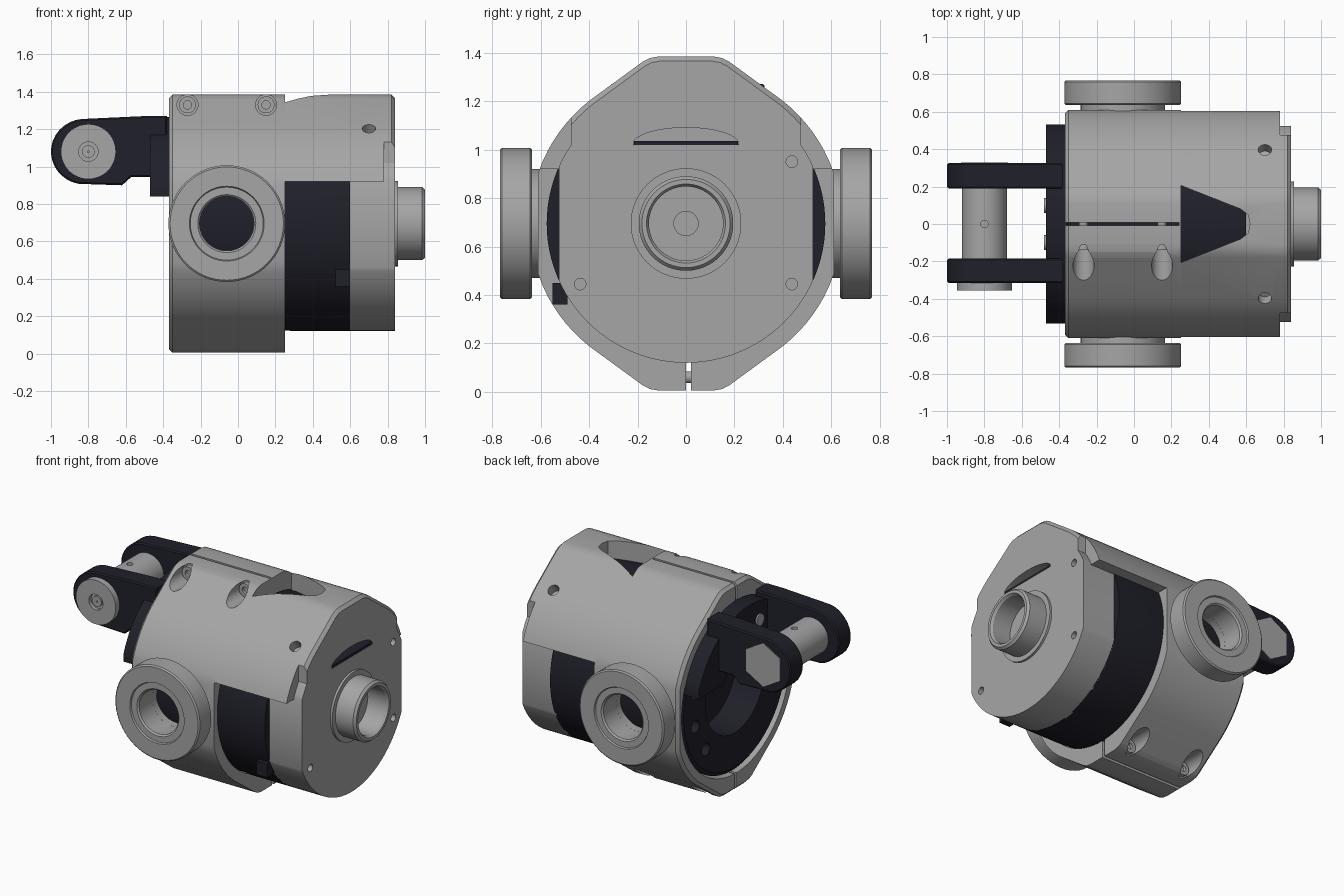
import bpy, bmesh
from math import sin, cos, pi, radians, sqrt
from mathutils import Vector

cube = bpy.data.objects.get("Cube")
if cube:
    bpy.data.objects.remove(cube, do_unlink=True)


def material(name, rgb):
    m = bpy.data.materials.new(name)
    m.use_nodes = True
    m.diffuse_color = (*rgb, 1)
    m.node_tree.nodes["Principled BSDF"].inputs["Base Color"].default_value = (*rgb, 1)
    return m


GREY = material("light grey metal", (0.38, 0.38, 0.38))
DARK = material("blue black metal", (0.014, 0.014, 0.023))
CZ = 0.695      # height of the main axis
R = 0.575       # motor radius


def finish(name, bm, mat):
    bmesh.ops.recalc_face_normals(bm, faces=bm.faces)
    mesh = bpy.data.meshes.new(name)
    bm.to_mesh(mesh)
    bm.free()
    ob = bpy.data.objects.new(name, mesh)
    bpy.context.collection.objects.link(ob)
    if mat:
        mesh.materials.append(mat)
    return ob


def place(axis, t, u, v):
    return {"x": (t, u, v), "y": (u, t, v), "z": (u, v, t)}[axis]


def prism(name, pts, t0, t1, axis="x", mat=None, bevel=(0, 0), clips=()):
    """Extrude an outline, bevel its ends, then cut away what lies beyond the clip planes."""
    bm = bmesh.new()
    caps = [[bm.verts.new(place(axis, t, u, v)) for u, v in pts] for t in (t0, t1)]
    n = len(pts)
    for i in range(n):
        j = (i + 1) % n
        bm.faces.new((caps[0][i], caps[0][j], caps[1][j], caps[1][i]))
    ends = [bm.faces.new(c) for c in caps]
    bmesh.ops.recalc_face_normals(bm, faces=bm.faces)
    for face, size in zip(ends, bevel):
        if size:
            bmesh.ops.bevel(bm, geom=list(face.edges), offset=size, segments=1, affect="EDGES")
    for co, no in clips:
        res = bmesh.ops.bisect_plane(bm, geom=bm.verts[:] + bm.edges[:] + bm.faces[:],
                                     plane_co=co, plane_no=no, clear_outer=True)
        edges = [e for e in res["geom_cut"] if isinstance(e, bmesh.types.BMEdge)]
        bmesh.ops.holes_fill(bm, edges=edges, sides=0)
    return finish(name, bm, mat)


def box(name, lo, hi, mat=None):
    pts = [(lo[1], lo[2]), (hi[1], lo[2]), (hi[1], hi[2]), (lo[1], hi[2])]
    return prism(name, pts, lo[0], hi[0], "x", mat)


def lathe(name, profile, centre, axis, mat, n=64, sign=1):
    """Turn a closed (position, radius) outline round an axis."""
    bm = bmesh.new()
    rings = []
    for k in range(n):
        a = 2 * pi * k / n
        rings.append([bm.verts.new(place(axis, sign * t, centre[0] + r * cos(a),
                                         centre[1] + r * sin(a))) for t, r in profile])
    m = len(profile)
    for k in range(n):
        p, q = rings[k], rings[(k + 1) % n]
        for i in range(m):
            j = (i + 1) % m
            bm.faces.new((p[i], p[j], q[j], q[i]))
    return finish(name, bm, mat)


def rod(name, a, b, r, mat=None, n=32):
    a, b = Vector(a), Vector(b)
    bm = bmesh.new()
    bmesh.ops.create_cone(bm, cap_ends=True, segments=n, radius1=r, radius2=r, depth=(b - a).length)
    rot = (b - a).to_track_quat("Z", "Y").to_matrix()
    for v in bm.verts:
        v.co = rot @ v.co + (a + b) / 2
    return finish(name, bm, mat)


def cut(ob, *cutters):
    """Subtract the cutters, then discard them."""
    for c in cutters:
        mod = ob.modifiers.new("cut", "BOOLEAN")
        mod.operation, mod.solver, mod.object = "DIFFERENCE", "EXACT", c
        bpy.context.view_layer.update()
        dg = bpy.context.evaluated_depsgraph_get()
        mesh = bpy.data.meshes.new_from_object(ob.evaluated_get(dg))
        ob.modifiers.clear()
        ob.data = mesh
        bpy.data.objects.remove(c, do_unlink=True)


# Housing outline: flat crown, sloping shoulders, round flanks, flat sides
quarter = [(0.11, 0.69), (0.15, 0.683), (0.18, 0.667)]
for deg in range(52, 20, -4):
    quarter.append((0.645 * cos(radians(deg)), 0.645 * sin(radians(deg))))
quarter.append((0.61, sqrt(0.645 ** 2 - 0.61 ** 2)))
half = quarter + [(y, -z) for y, z in reversed(quarter)]
outline = [(y, z + CZ) for y, z in half + [(-y, -z) for y, z in half]]

# Clamp ring with bore, split line, trunnion holes and screw pockets
ring = prism("clamp_ring", outline, -0.37, 0.25, mat=GREY, bevel=(0.02, 0))
cut(ring, rod("bore", (-0.5, 0, CZ), (0.5, 0, CZ), R, n=96),
    box("top_split", (-0.5, -0.008, 1.2), (0.24, 0.008, 1.5)),
    box("bottom_split", (-0.5, 0, -0.1), (0.5, 0.02, 0.2)),
    rod("side_holes", (-0.06, -1, CZ), (-0.06, 1, CZ), 0.145))
for side, z in ((-1, 1.33), (1, 0.06)):
    for x in (-0.27, 0.15):
        cut(ring, rod("pocket", (x, side * 0.11, z), (x, side * 0.7, z), 0.056))
        lathe("clamp_screw", [(0.1, 0.022), (0.1, 0.045), (0.14, 0.045), (0.14, 0.022)],
              (x, z), "y", GREY, 24, side)
        rod("clamp_screw_core", (x, -side * 0.08, z), (x, side * 0.12, z), 0.024, GREY)

# Upper cover with tapered slot, side holes and stepped nose
cover = prism("upper_cover", outline, 0.25, 0.78, mat=GREY, clips=[((0, 0, 0.92), (0, 0, -1))])
nose = prism("cover_nose", outline, 0.775, 0.84, mat=GREY, bevel=(0, 0.02),
             clips=[((0, 0, 1.02), (0, 0, -1)), ((0, 0.475, 0), (0, 1, 0)),
                    ((0, -0.475, 0), (0, -1, 0))])
slot = [(0.24, -0.21), (0.57, -0.08), (0.61, -0.05), (0.62, 0), (0.61, 0.05), (0.57, 0.08), (0.24, 0.21)]
cut(cover, prism("slot", slot, 1.16, 1.5, "z"))
for s in (-1, 1):
    cut(cover, rod("side_hole", (0.7, s * 0.36, 1.15), (0.7, s * 0.47, 1.31), 0.036))
arch = [(0.22 * cos(pi * k / 16), 1.021 + 0.07 * sin(pi * k / 16)) for k in range(17)]
cut(cover, prism("window", arch, 0.7, 0.9))
cut(nose, prism("window", [(y, z if z > 1.03 else 1.0) for y, z in arch], 0.7, 0.9))
box("window_sill", (0.71, -0.215, 1.0), (0.838, 0.215, 1.036), DARK)

# Motor body and hollow output flange
lathe("motor_body", [(-0.15, 0.05), (-0.15, 0.57), (0.25, 0.57), (0.3, R), (0.6, R), (0.6, 0.05)],
      (0, CZ), "x", DARK, 96)
flange = lathe("output_flange", [(-0.36, 0.31), (-0.36, 0.54), (-0.34, 0.565), (-0.14, 0.565), (-0.14, 0.31)],
               (0, CZ), "x", DARK, 96)
for k in range(12):
    a = 2 * pi * (k + 0.5) / 12
    y, z = 0.43 * cos(a), CZ + 0.43 * sin(a)
    cut(flange, rod("bolt_hole", (-0.4, y, z), (-0.31, y, z), 0.042, n=20))
box("motor_latch", (0.52, -0.55, 0.36), (0.6, -0.49, 0.45), DARK)

# End plate with flat sides
circle = [(R * cos(2 * pi * k / 96), CZ + R * sin(2 * pi * k / 96)) for k in range(96)]
plate = prism("end_plate", circle, 0.59, 0.84, mat=GREY,
              clips=[((0, 0.525, 0), (0, 1, 0)), ((0, -0.525, 0), (0, -1, 0)),
                     ((0, 0, 1.02), (0, 0, 1))])
cut(plate, rod("shaft_hole", (0.5, 0, CZ), (0.9, 0, CZ), 0.05))
for s in (-1, 1):
    for z in (0.445, 0.95):
        cut(plate, rod("screw_hole", (0.8, s * 0.437, z), (0.9, s * 0.437, z), 0.024, n=20))
    cut(plate, rod("bolt_recess", (0.79, s * 0.39, 0.36), (0.9, s * 0.39, 0.36), 0.047))
    rod("recessed_bolt", (0.75, s * 0.39, 0.36), (0.825, s * 0.39, 0.36), 0.046, DARK)
cut(plate, rod("pin_hole", (0.81, 0.272, 0.57), (0.9, 0.272, 0.57), 0.009, n=12))

# Shaft boss
lathe("shaft_boss", [(0.83, 0.05), (0.83, 0.228), (0.855, 0.228), (0.855, 0.195), (0.985, 0.195),
                     (1.0, 0.182), (1.0, 0.163), (0.985, 0.153), (0.85, 0.153), (0.85, 0.05)],
      (0, CZ), "x", GREY)

# Side trunnions
for s, side in ((-1, "right"), (1, "left")):
    lathe(side + "_trunnion", [(0.56, 0.145), (0.56, 0.225), (0.635, 0.225), (0.635, 0.303),
                               (0.643, 0.312), (0.76, 0.312), (0.768, 0.303), (0.768, 0.2),
                               (0.758, 0.195), (0.758, 0.155), (0.748, 0.145)],
          (-0.06, CZ), "y", GREY, 64, s)

# Fork bracket: arched base and two rounded arms
arc = [(0.57 * cos(radians(d)), CZ + 0.57 * sin(radians(d))) for d in range(0, 181, 5)]
base = prism("bracket_base", arc, -0.47, -0.355, mat=DARK,
             clips=[((0, 0, 0.84), (0, 0, -1)), ((0, 0.533, 0), (0, 1, 0)), ((0, -0.533, 0), (0, -1, 0))])
cut(base, rod("base_arch", (-0.6, 0, CZ), (-0.2, 0, CZ), 0.31, n=64))
tip = [(-0.82 + 0.18 * cos(radians(d)), 1.08 + 0.175 * sin(radians(d))) for d in range(95, 271, 11)]
arm = tip + [(-0.62, 0.9), (-0.57, 0.945), (-0.38, 0.945), (-0.38, 1.27), (-0.5, 1.27)]
for name, y0, y1 in (("front_arm", -0.315, -0.185), ("back_arm", 0.19, 0.325)):
    prism(name, arm, y0, y1, "y", DARK, bevel=(0.008, 0.008))
for y in (-0.1, 0.1):
    rod("base_screw", (-0.46, y, 1.13), (-0.48, y, 1.13), 0.04, GREY)

# Cross pin with socketed cap and hexagonal rear end
pin = rod("cross_pin", (-0.8, -0.2, 1.08), (-0.8, 0.2, 1.08), 0.12, GREY, 48)
cut(pin, rod("oil_hole", (-0.8, 0, 1.1), (-0.8, 0, 1.3), 0.02, n=16))
cap = rod("pin_cap", (-0.8, -0.3, 1.08), (-0.8, -0.355, 1.08), 0.147, GREY, 48)
cut(cap, rod("cap_socket", (-0.8, -0.33, 1.08), (-0.8, -0.4, 1.08), 0.052, n=24))
lathe("cap_insert", [(0.325, 0.005), (0.325, 0.034), (0.345, 0.034), (0.345, 0.005)],
      (-0.8, 1.08), "y", GREY, 24, -1)
rod("pin_hex_end", (-0.8, 0.31, 1.08), (-0.8, 0.33, 1.08), 0.145, GREY, 6)

# Smooth rounded faces, keep hard edges
bpy.ops.object.select_all(action="DESELECT")
for ob in bpy.context.scene.objects:
    if ob.type == "MESH":
        ob.select_set(True)
        bpy.context.view_layer.objects.active = ob
bpy.ops.object.shade_smooth_by_angle(angle=radians(25))
